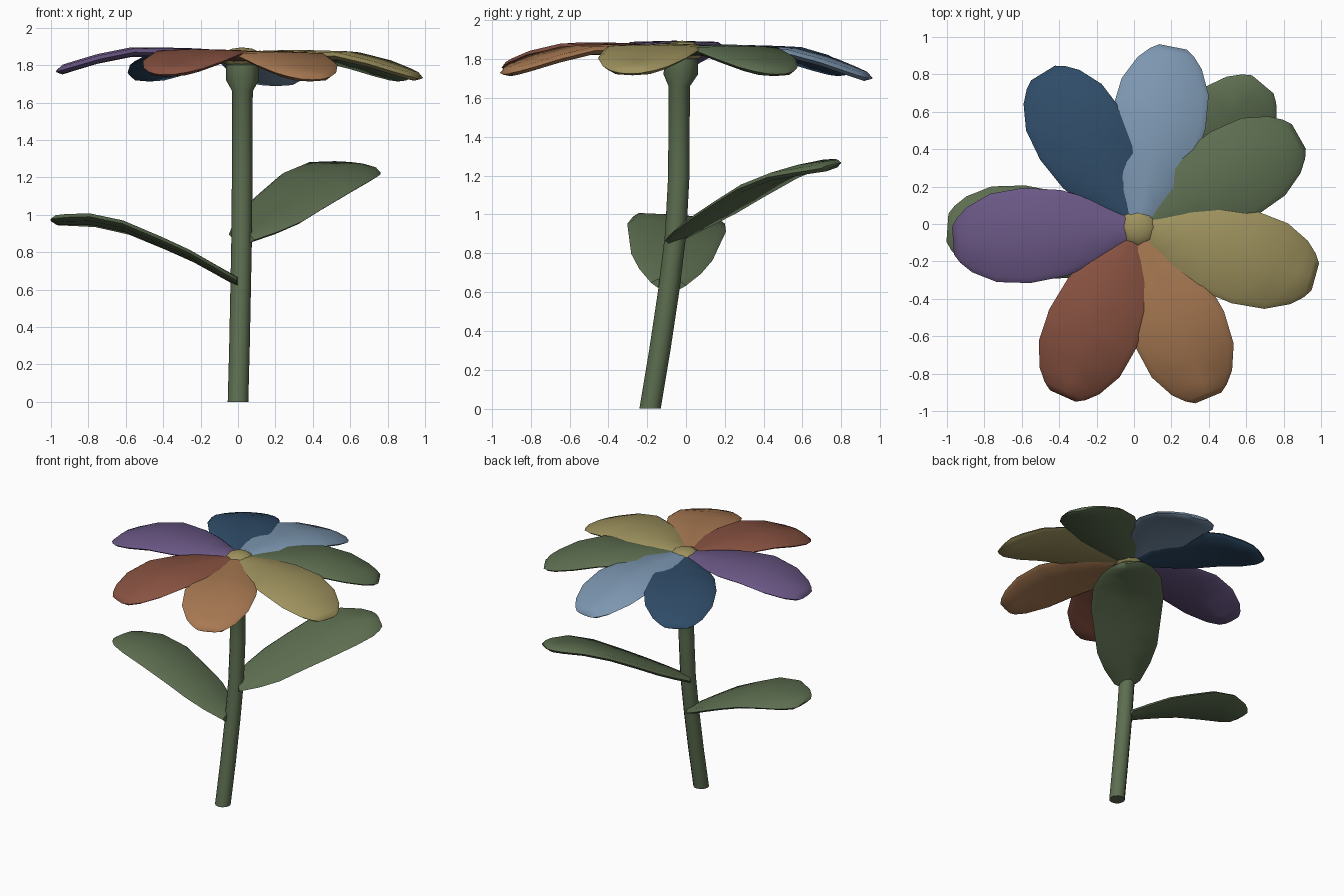
import bpy
import bmesh
from math import sin, cos, pi, radians
from mathutils import Vector

cube = bpy.data.objects.get("Cube")
if cube:
    bpy.data.objects.remove(cube, do_unlink=True)


def material(name, *rgb):
    linear = [(c / 255 / 12.92) if c < 11 else ((c / 255 + 0.055) / 1.055) ** 2.4 for c in rgb] + [1]
    mat = bpy.data.materials.new(name)
    mat.use_nodes = True
    mat.diffuse_color = linear
    bsdf = mat.node_tree.nodes["Principled BSDF"]
    bsdf.inputs["Base Color"].default_value = linear
    bsdf.inputs["Roughness"].default_value = 0.8
    return mat


green = material("leaf green", 93, 110, 80)
purple = material("purple", 106, 87, 133)
navy = material("dark blue", 47, 76, 104)
sky = material("light blue", 124, 150, 176)
yellow = material("straw yellow", 158, 146, 94)
orange = material("orange", 168, 121, 82)
red = material("brick red", 136, 82, 65)


def finish(bm, name, mat, angle):
    bmesh.ops.recalc_face_normals(bm, faces=bm.faces)
    mesh = bpy.data.meshes.new(name)
    bm.to_mesh(mesh)
    bm.free()
    mesh.materials.append(mat)
    obj = bpy.data.objects.new(name, mesh)
    bpy.context.collection.objects.link(obj)
    bpy.ops.object.select_all(action="DESELECT")
    obj.select_set(True)
    bpy.context.view_layer.objects.active = obj
    bpy.ops.object.shade_smooth_by_angle(angle=radians(angle))
    return obj


def loft(name, mat, rings, angle):
    """Skin a list of equal-length point rings and cap both ends."""
    bm = bmesh.new()
    loops = [[bm.verts.new(p) for p in ring] for ring in rings]
    n = len(loops[0])
    for a, b in zip(loops, loops[1:]):
        for i in range(n):
            j = (i + 1) % n
            bm.faces.new((a[i], a[j], b[j], b[i]))
    bm.faces.new(loops[0])
    bm.faces.new(loops[-1])
    return finish(bm, name, mat, angle)


def sample(points, x):
    for (x0, y0), (x1, y1) in zip(points, points[1:]):
        if x <= x1:
            return y0 + (y1 - y0) * (x - x0) / (x1 - x0)
    return points[-1][1]


# Half-width along a blade: shared outer outline, different roots
OUTER = [(0.4, 0.23), (0.6, 0.255), (0.78, 0.237), (0.91, 0.175), (0.97, 0.12), (1, 0.075)]
PETAL = [(0, 0.06), (0.12, 0.11), (0.25, 0.175)] + OUTER
LEAF = [(0, 0.09), (0.12, 0.16), (0.25, 0.21)] + OUTER


def blade(name, mat, outline, base, heading, length, height, roll=0.0):
    """Flat petal or leaf with a chamfered rim that follows a height profile."""
    along = Vector((cos(radians(heading)), sin(radians(heading)), 0))
    side = Vector((-along.y, along.x, roll))
    rings = []
    for t, w in outline:
        centre = Vector((base[0], base[1], sample(height, t))) + along * (t * length)
        h = 0.005 if t == 1 else 0.02
        inner = w - 0.03
        section = [(-w, 0), (-inner, h), (0, h * 1.3), (inner, h),
                   (w, 0), (inner, -h), (0, -h * 1.3), (-inner, -h)]
        rings.append([centre + side * s + Vector((0, 0, z)) for s, z in section])
    return loft(name, mat, rings, 50)


# Stem and flared cup: centre x, centre y, height, radius
STEM = [(0, -0.185, 0, 0.055), (0.008, -0.135, 0.3, 0.055), (0.014, -0.09, 0.6, 0.055),
        (0.02, -0.053, 0.9, 0.055), (0.022, -0.037, 1.2, 0.055), (0.024, -0.035, 1.66, 0.055),
        (0.024, -0.027, 1.72, 0.088), (0.024, -0.025, 1.8, 0.088), (0.024, -0.022, 1.83, 0.05)]
SIDES = 12
loft("stem", green, [[Vector((x + r * cos(2 * pi * k / SIDES), y + r * sin(2 * pi * k / SIDES), z))
                      for k in range(SIDES)] for x, y, z, r in STEM], 40)

# Petals: heading, length, root height, extra droop at the tip
ARCH = [(0, 0), (0.3, 0.02), (0.62, 0.022), (0.8, -0.018), (1, -0.08)]
PETALS = [("purple_petal", purple, 184, 0.99, 1.847, 0),
          ("dark_blue_petal", navy, 121.5, 0.97, 1.838, 0.03),
          ("light_blue_petal", sky, 79, 0.985, 1.85, 0.068),
          ("green_petal", green, 29.5, 0.99, 1.838, 0.03),
          ("yellow_petal", yellow, -15.5, 0.985, 1.847, 0.035),
          ("orange_petal", orange, -67.5, 0.985, 1.843, 0.035),
          ("red_petal", red, -114, 0.985, 1.84, 0.005)]
for name, mat, heading, length, root, droop in PETALS:
    blade(name, mat, PETAL, (0.02, -0.02), heading, length,
          [(t, root + z - droop * t) for t, z in ARCH])

# Two leaves arching away from the stem
blade("right_leaf", green, LEAF, (0, -0.09), 176, 1.0,
      [(0, 0.64), (0.25, 0.78), (0.57, 0.925), (0.8, 0.975), (1, 0.97)], roll=0.08)
blade("left_leaf", green, LEAF, (0.02, -0.05), 50, 1.04,
      [(0, 0.88), (0.25, 1.0), (0.57, 1.16), (0.8, 1.235), (1, 1.25)], roll=0.16)

# Flower centre
bm = bmesh.new()
bmesh.ops.create_uvsphere(bm, u_segments=8, v_segments=6, radius=1)
for v in bm.verts:
    v.co = (0.022 + v.co.x * 0.112, -0.02 + v.co.y * 0.112, 1.838 + v.co.z * 0.057)
finish(bm, "flower_centre", yellow, 50)
